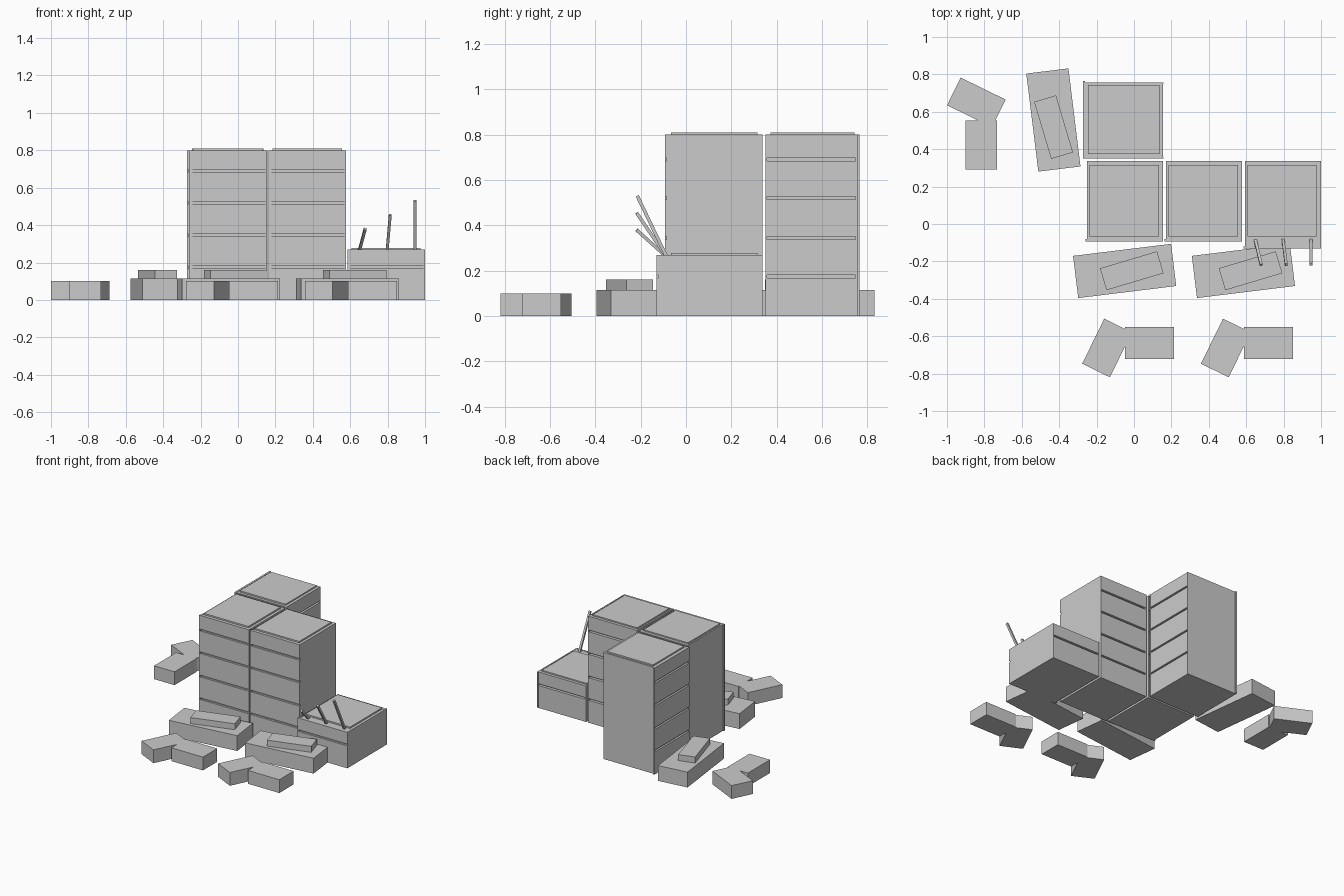
import bpy
from mathutils import Matrix, Vector
from math import radians

if "Cube" in bpy.data.objects:
    bpy.data.objects.remove(bpy.data.objects["Cube"])

grey = bpy.data.materials.new("light_grey")
grey.diffuse_color = (0.6, 0.6, 0.6, 1)
grey.use_nodes = True
grey.node_tree.nodes["Principled BSDF"].inputs["Base Color"].default_value = grey.diffuse_color


def make(name, boxes, place=Matrix()):
    """One object from boxes given as (x0, x1, y0, y1, z0, z1)."""
    verts, faces = [], []
    for x0, x1, y0, y1, z0, z1 in boxes:
        n = len(verts)
        verts += [place @ Vector((x, y, z)) for z in (z0, z1)
                  for x, y in ((x0, y0), (x1, y0), (x1, y1), (x0, y1))]
        faces += [[n + i for i in f] for f in ((3, 2, 1, 0), (4, 5, 6, 7), (0, 1, 5, 4),
                                               (1, 2, 6, 5), (2, 3, 7, 6), (3, 0, 4, 7))]
    me = bpy.data.meshes.new(name)
    me.from_pydata(verts, [], faces)
    me.materials.append(grey)
    ob = bpy.data.objects.new(name, me)
    bpy.context.collection.objects.link(ob)
    return ob


def at(x, y, angle=0, z=0):
    return Matrix.Translation((x, y, z)) @ Matrix.Rotation(radians(angle), 4, 'Z')


GAP = 0.0065
W = 0.203   # half width of a cabinet


def cabinet(name, place, height, splits, front=-0.223):
    body = front + 0.008
    # carcass: two side walls and a core set back behind the drawer gaps
    make(name + "_carcass", [
        (-W, -W + 0.008, body, 0.207, 0, height),
        (W - 0.008, W, body, 0.207, 0, height),
        (-W + 0.008, W - 0.008, body + 0.006, 0.185, 0, height - 0.002)], place)
    # drawer fronts and the matching back panels
    edges = [0] + splits + [height]
    fronts, backs = [], []
    for i in range(len(edges) - 1):
        lo = edges[i] + (GAP if i else 0)
        hi = edges[i + 1] - (GAP if i < len(splits) else 0)
        fronts.append((-W, W, front, body + 0.006, lo, hi))
        backs.append((-W + 0.008, W - 0.008, 0.18, 0.206, lo, hi))
    make(name + "_drawer_fronts", fronts, place)
    make(name + "_back_panels", backs, place)
    # raised top plate and slim corner post
    make(name + "_top_plate", [(-0.19, 0.18, -0.196, 0.185, height - 0.01, height + 0.009)], place)
    make(name + "_corner_post", [(-W - 0.009, -W + 0.001, front, front + 0.012, 0, height)], place)


home = at(-0.047, 0.13)
side = at(-0.05, 0.553, -90)
tall = [0.175, 0.345, 0.52, 0.69]
cabinet("left_cabinet", home, 0.80, tall)
cabinet("middle_cabinet", at(0.375, 0.13), 0.80, tall)
cabinet("side_cabinet", side, 0.80, tall)
cabinet("low_cabinet", at(0.797, 0.13), 0.27, [0.175], -0.261)


def block(cx, cy, length, width, z0, z1, angle, name, place):
    make(name, [(-length / 2, length / 2, -width / 2, width / 2, z0, z1)],
         place @ at(cx, cy, angle))


# boxes on the floor: two groups in front, one turned group at the side
for tag, place in (("left", home), ("right", at(0.588, 0.13)), ("side", side)):
    block(-0.003, -0.381, 0.528, 0.227, 0, 0.115, 7, tag + "_low_box", place)
    block(0.035, -0.38, 0.318, 0.122, 0.115, 0.16, 16.6, tag + "_small_box", place)
    block(0.13, -0.767, 0.262, 0.170, 0, 0.10, 0, tag + "_straight_block", place)
    block(-0.097, -0.793, 0.268, 0.165, 0, 0.10, 63.9, tag + "_angled_block", place)

# leaning sticks at the front of the low cabinet
for i, (base, tip) in enumerate((((0.648, -0.085, 0.26), (0.68, -0.218, 0.38)),
                                 ((0.797, -0.085, 0.26), (0.814, -0.218, 0.455)),
                                 ((0.947, -0.085, 0.26), (0.947, -0.215, 0.53)))):
    b, d = Vector(base), Vector(tip) - Vector(base)
    up = d.normalized()
    across = (Vector((1, 0, 0)) - up * up.x).normalized()
    turn = Matrix((across, up.cross(across), up)).transposed().to_4x4()
    r = 0.0075
    make("stick_%d" % (i + 1), [(-r, r, -r, r, 0, d.length)], Matrix.Translation(b) @ turn)
